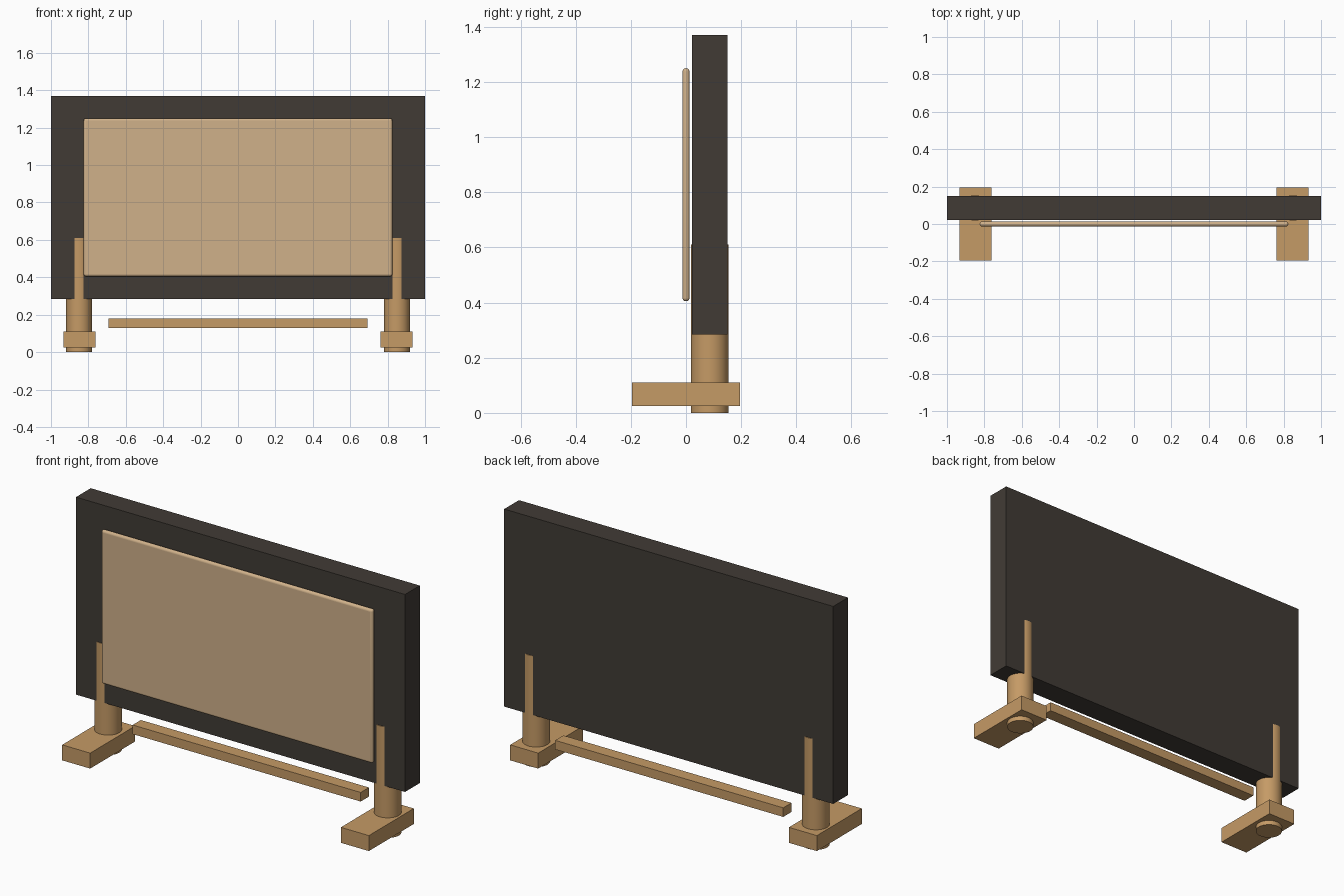
import bpy
import math

cube = bpy.data.objects.get("Cube")
if cube:
    bpy.data.objects.remove(cube, do_unlink=True)


def make_material(name, color):
    mat = bpy.data.materials.new(name)
    mat.use_nodes = True
    mat.diffuse_color = (*color, 1)
    mat.node_tree.nodes["Principled BSDF"].inputs["Base Color"].default_value = (*color, 1)
    return mat


wood = make_material("warm wood", (0.56, 0.325, 0.132))
fabric = make_material("pale tan", (0.63, 0.44, 0.254))
charcoal = make_material("charcoal brown", (0.053, 0.044, 0.036))


def finish(name, mat, smooth=False):
    obj = bpy.context.object
    obj.name = name
    obj.data.materials.append(mat)
    if smooth:
        bpy.ops.object.shade_smooth_by_angle(angle=math.radians(35))
    return obj


def box(name, mat, low, high, bevel=0):
    center = [(a + b) / 2 for a, b in zip(low, high)]
    bpy.ops.mesh.primitive_cube_add(size=1, location=center)
    bpy.context.object.scale = [b - a for a, b in zip(low, high)]
    bpy.ops.object.transform_apply(location=False, rotation=False, scale=True)
    if bevel:
        mod = bpy.context.object.modifiers.new("rounded edges", "BEVEL")
        mod.width = bevel
        mod.segments = 5
    return finish(name, mat, smooth=bool(bevel))


# Headboard slab and the thin rounded cushion in front of it
box("main_board", charcoal, (-1, 0.022, 0.285), (1, 0.15, 1.37))
box("front_panel", fabric, (-0.825, -0.013, 0.405), (0.825, 0.013, 1.25), bevel=0.0125)

# Low rail between the legs
box("lower_rail", wood, (-0.693, 0.075, 0.13), (0.693, 0.146, 0.18))

# Round posts, which break through both board faces, and flat feet
for side, s in (("left", 1), ("right", -1)):
    bpy.ops.mesh.primitive_cylinder_add(
        vertices=64, radius=0.0685, depth=0.61, location=(s * 0.85, 0.086, 0.305))
    finish(side + "_post", wood, smooth=True)
    x = s * 0.847
    box(side + "_foot", wood, (x - 0.085, -0.195, 0.025), (x + 0.085, 0.195, 0.11))
